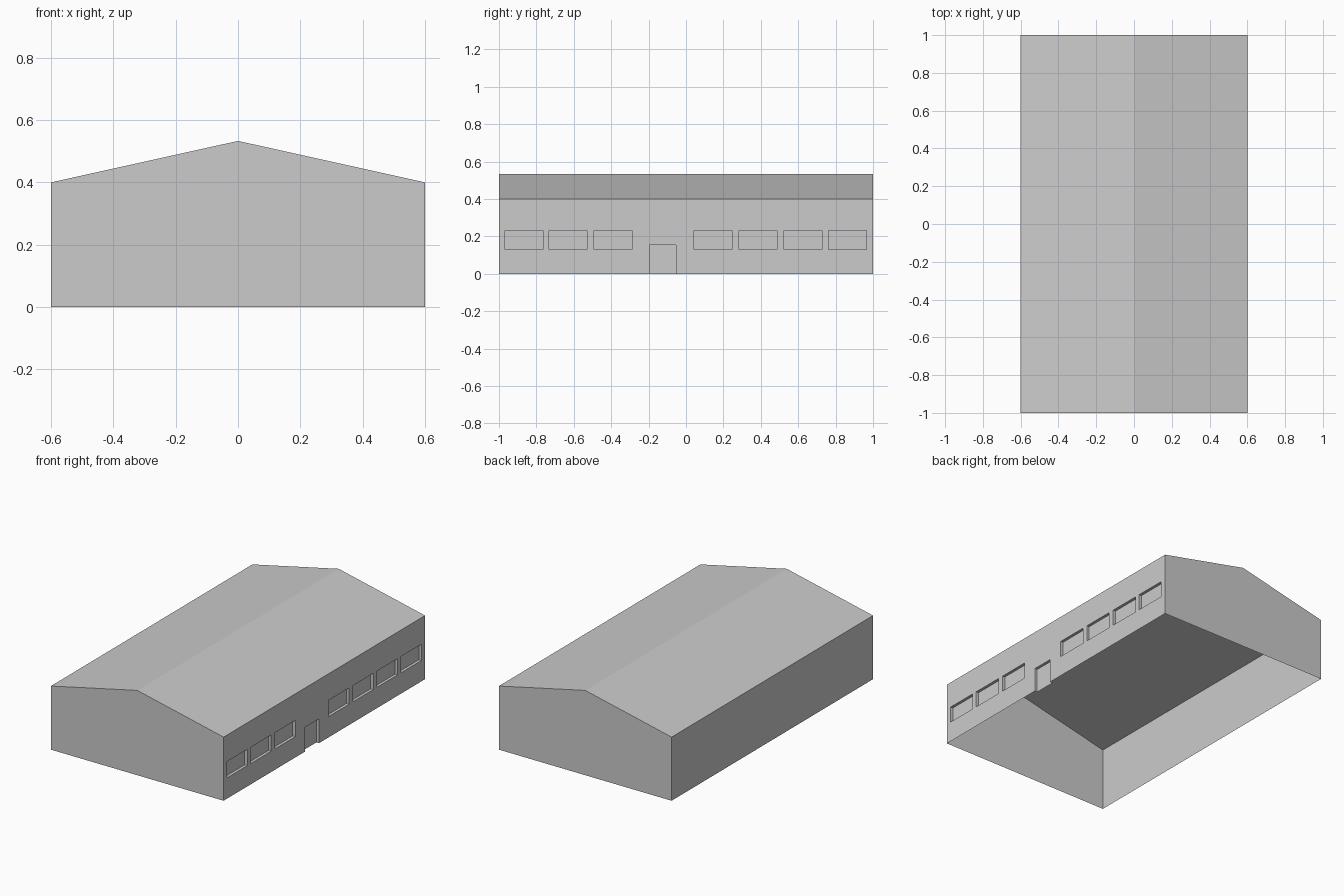
import bpy
import bmesh
from mathutils import Vector

cube = bpy.data.objects.get("Cube")
if cube:
    bpy.data.objects.remove(cube, do_unlink=True)

HALF_W, HALF_L = 0.6, 1.0
EAVE, RIDGE = 0.4, 0.533
DEPTH = 0.018
WINDOW_WIDTH, SILL, HEAD = 0.203, 0.131, 0.233
WINDOW_STARTS = (-0.968, -0.732, -0.491, 0.043, 0.283, 0.524, 0.761)
DOOR = (-0.194, -0.053, 0.0, 0.153)

grey = bpy.data.materials.new("plain grey")
grey.use_nodes = True
colour = (0.6, 0.6, 0.6, 1)
grey.diffuse_color = colour
grey.node_tree.nodes["Principled BSDF"].inputs["Base Color"].default_value = colour


def add_object(name, bm):
    mesh = bpy.data.meshes.new(name)
    bm.to_mesh(mesh)
    bm.free()
    mesh.materials.append(grey)
    obj = bpy.data.objects.new(name, mesh)
    bpy.context.collection.objects.link(obj)


def add_face(bm, points, outward):
    face = bm.faces.new([bm.verts.new(p) for p in points])
    face.normal_update()
    if face.normal.dot(Vector(outward)) < 0:
        face.normal_flip()
    return face


def side_wall(x):
    bm = bmesh.new()
    add_face(bm, [(x, -HALF_L, 0), (x, HALF_L, 0),
                  (x, HALF_L, EAVE), (x, -HALF_L, EAVE)], (x, 0, 0))
    return bm


# Gable end walls
for name, y in (("front_wall", -HALF_L), ("back_wall", HALF_L)):
    bm = bmesh.new()
    add_face(bm, [(-HALF_W, y, 0), (HALF_W, y, 0), (HALF_W, y, EAVE),
                  (0, y, RIDGE), (-HALF_W, y, EAVE)], (0, y, 0))
    add_object(name, bm)

# Two roof slopes meeting at the ridge
bm = bmesh.new()
for x in (-HALF_W, HALF_W):
    add_face(bm, [(x, -HALF_L, EAVE), (x, HALF_L, EAVE),
                  (0, HALF_L, RIDGE), (0, -HALF_L, RIDGE)], (0, 0, 1))
bmesh.ops.remove_doubles(bm, verts=bm.verts[:], dist=0.0001)
add_object("roof", bm)

# Plain side wall
add_object("plain_side_wall", side_wall(-HALF_W))

# Side wall with recessed windows and door
openings = [(y, y + WINDOW_WIDTH, SILL, HEAD) for y in WINDOW_STARTS] + [DOOR]
bm = side_wall(HALF_W)
cuts = [((0, y, 0), (0, 1, 0)) for o in openings for y in o[:2]]
cuts += [((0, 0, z), (0, 0, 1)) for z in (SILL, DOOR[3], HEAD)]
for point, normal in cuts:
    bmesh.ops.bisect_plane(bm, geom=bm.verts[:] + bm.edges[:] + bm.faces[:],
                           plane_co=point, plane_no=normal)


def in_opening(face):
    c = face.calc_center_median()
    return any(a < c.y < b and low < c.z < high for a, b, low, high in openings)


recessed = [f for f in bm.faces if in_opening(f)]
result = bmesh.ops.extrude_face_region(bm, geom=recessed)
pushed = [v for v in result["geom"] if isinstance(v, bmesh.types.BMVert)]
bmesh.ops.translate(bm, verts=pushed, vec=(-DEPTH, 0, 0))
bmesh.ops.delete(bm, geom=[f for f in recessed if f.is_valid], context="FACES_ONLY")

# The doorway stays open underneath
threshold = [f for f in bm.faces if all(v.co.z < 0.001 for v in f.verts)]
bmesh.ops.delete(bm, geom=threshold, context="FACES")
bmesh.ops.dissolve_limit(bm, angle_limit=0.01, verts=bm.verts[:], edges=bm.edges[:])
bmesh.ops.triangulate(bm, faces=bm.faces[:])
add_object("window_side_wall", bm)
